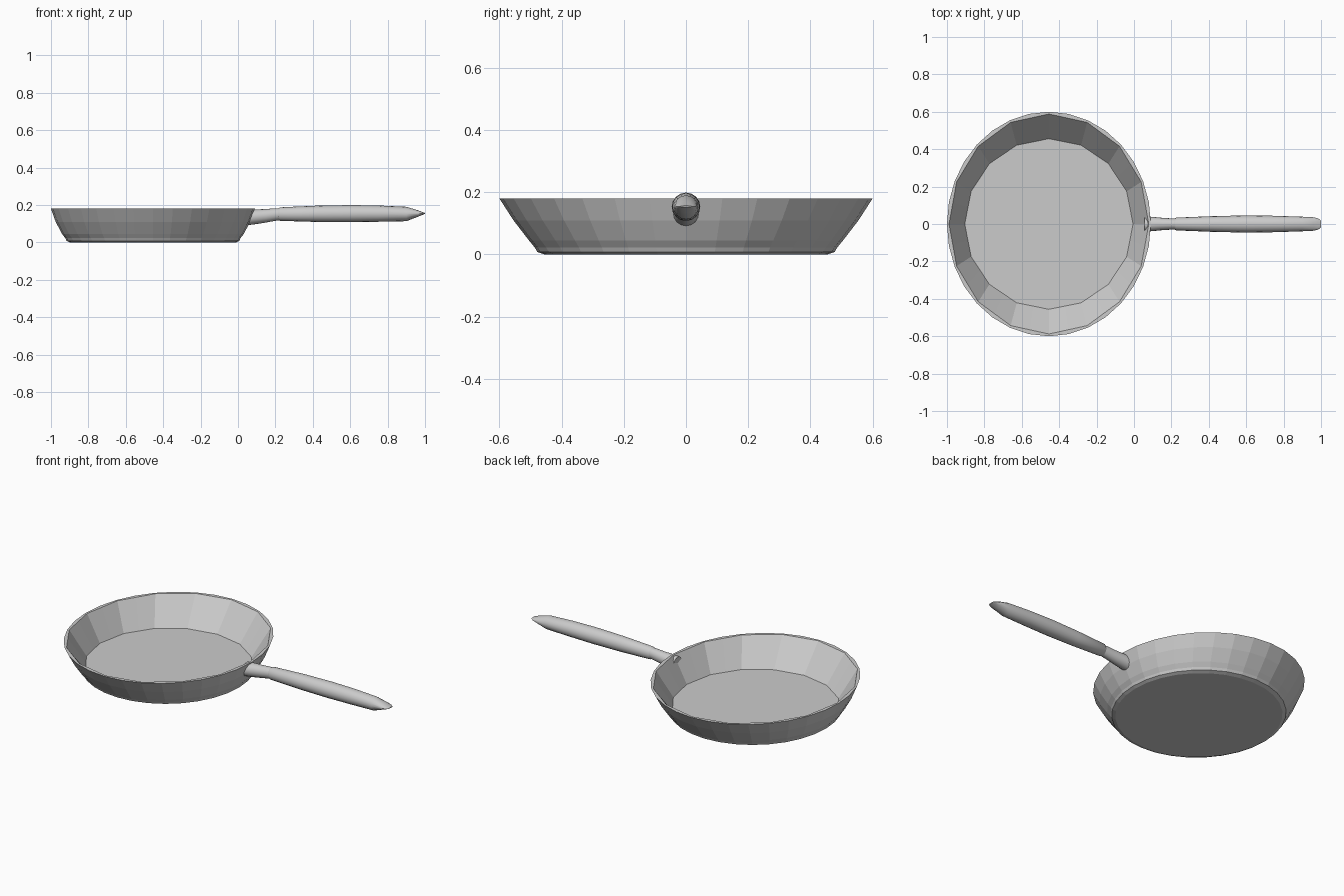
import bpy, bmesh, math
from math import cos, sin, pi

if "Cube" in bpy.data.objects:
    bpy.data.objects.remove(bpy.data.objects["Cube"])


def loft(name, rings):
    """Skin a list of equal-length point rings and cap both ends."""
    bm = bmesh.new()
    loops = [[bm.verts.new(p) for p in ring] for ring in rings]
    n = len(loops[0])
    for a, b in zip(loops, loops[1:]):
        for i in range(n):
            j = (i + 1) % n
            bm.faces.new((a[i], a[j], b[j], b[i]))
    bm.faces.new(loops[0])
    bm.faces.new(loops[-1])
    bmesh.ops.recalc_face_normals(bm, faces=bm.faces)
    mesh = bpy.data.meshes.new(name)
    bm.to_mesh(mesh)
    bm.free()
    obj = bpy.data.objects.new(name, mesh)
    bpy.context.collection.objects.link(obj)
    return obj


CX, SIDES = -0.455, 32


def pan_ring(rx, ry, z, faceted=False):
    pts = []
    for i in range(SIDES):
        a = 2 * pi * i / SIDES
        # faceted rings put every second point mid-edge, giving 16 flat sides
        k = cos(2 * pi / SIDES) if faceted and i % 2 else 1
        pts.append((CX + rx * k * cos(a), ry * k * sin(a), z))
    return pts


# pan: base, flared outer wall, rim, faceted inner wall, floor
loft("pan_body", [
    pan_ring(0.445, 0.455, 0.0),
    pan_ring(0.462, 0.478, 0.008),
    pan_ring(0.468, 0.486, 0.022),
    pan_ring(0.486, 0.505, 0.045),
    pan_ring(0.520, 0.555, 0.110),
    pan_ring(0.545, 0.600, 0.180),
    pan_ring(0.534, 0.588, 0.180, True),
    pan_ring(0.450, 0.456, 0.026, True),
])


def handle_ring(x, hy, zlo, zhi, n=16):
    zc, hz = (zlo + zhi) / 2, (zhi - zlo) / 2
    return [(x, hy * cos(2 * pi * i / n), zc + hz * sin(2 * pi * i / n))
            for i in range(n)]


def handle_part(name, stations):
    obj = loft(name, [handle_ring(*s) for s in stations])
    bpy.ops.object.select_all(action='DESELECT')
    obj.select_set(True)
    bpy.context.view_layer.objects.active = obj
    bpy.ops.object.shade_smooth_by_angle(angle=math.radians(35))


# neck joining the pan wall
handle_part("handle_neck", [
    (0.055, 0.042, 0.092, 0.172),
    (0.10, 0.038, 0.098, 0.176),
    (0.15, 0.033, 0.106, 0.178),
    (0.20, 0.030, 0.115, 0.182),
    (0.23, 0.028, 0.120, 0.182),
])

# swelling grip with a flattened tip
handle_part("handle_grip", [
    (0.215, 0.027, 0.120, 0.182),
    (0.225, 0.034, 0.115, 0.187),
    (0.42, 0.042, 0.109, 0.196),
    (0.60, 0.046, 0.108, 0.199),
    (0.75, 0.044, 0.110, 0.197),
    (0.90, 0.039, 0.113, 0.190),
    (0.96, 0.036, 0.136, 0.172),
    (0.985, 0.030, 0.146, 0.162),
    (1.00, 0.018, 0.152, 0.157),
])
